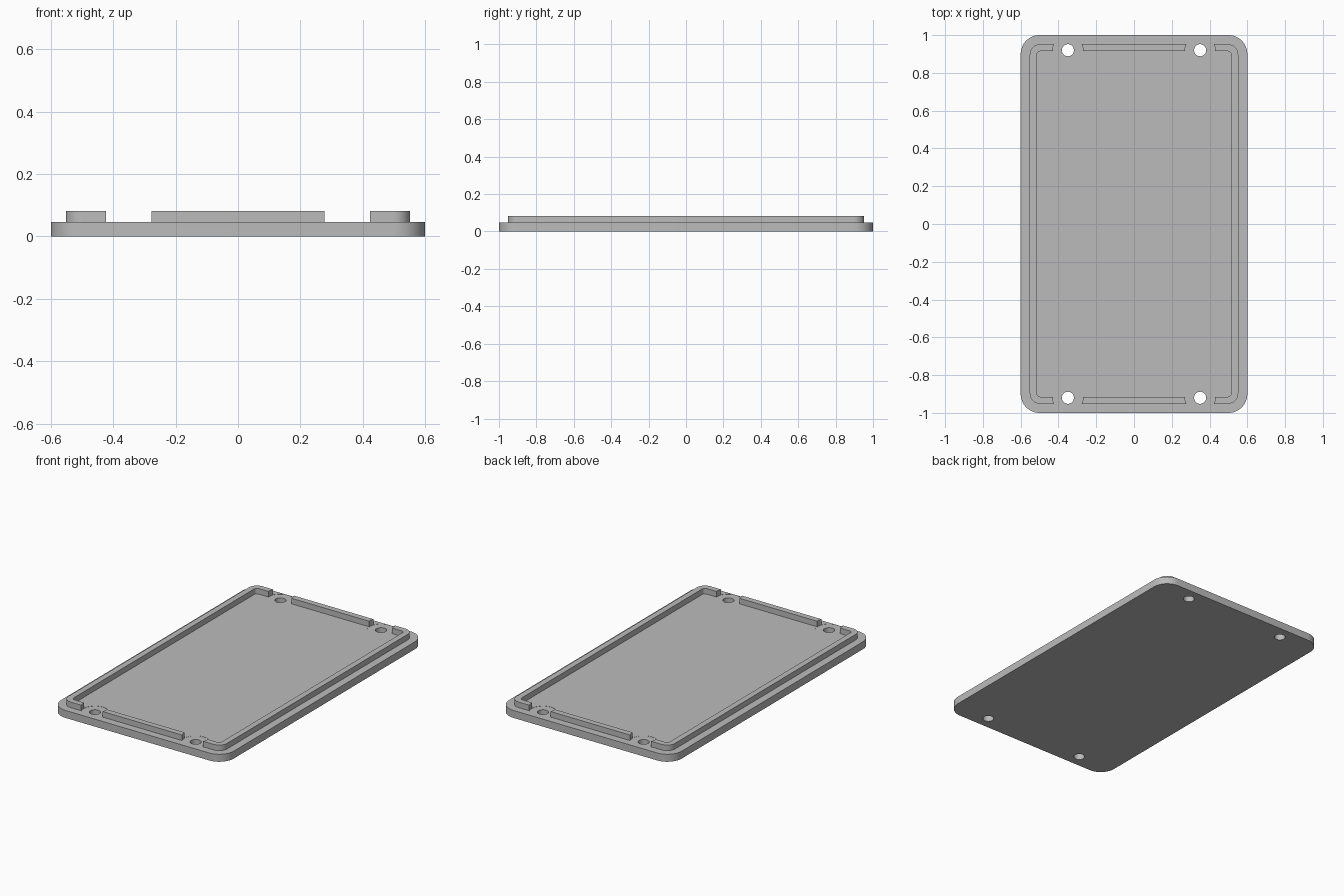
import bpy, bmesh, math

cube = bpy.data.objects.get("Cube")
if cube:
    bpy.data.objects.remove(cube, do_unlink=True)

PLATE_TOP, LIP_TOP = 0.047, 0.082
HOLE_X, HOLE_Y = 0.35, 0.92

grey = bpy.data.materials.new("plain grey")
grey.use_nodes = True
colour = (0.5, 0.5, 0.5, 1)
grey.diffuse_color = colour
grey.node_tree.nodes["Principled BSDF"].inputs["Base Color"].default_value = colour


def prism(name, points, z0, z1):
    """Extrude a closed outline from z0 to z1."""
    bm = bmesh.new()
    face = bm.faces.new([bm.verts.new((x, y, z0)) for x, y in points])
    up = bmesh.ops.extrude_face_region(bm, geom=[face])["geom"]
    verts = [v for v in up if isinstance(v, bmesh.types.BMVert)]
    bmesh.ops.translate(bm, verts=verts, vec=(0, 0, z1 - z0))
    bmesh.ops.recalc_face_normals(bm, faces=bm.faces)
    mesh = bpy.data.meshes.new(name)
    bm.to_mesh(mesh)
    bm.free()
    mesh.materials.append(grey)
    obj = bpy.data.objects.new(name, mesh)
    bpy.context.collection.objects.link(obj)
    return obj


def arc(cx, cy, r, start, sweep, steps):
    return [(cx + r * math.cos(start + sweep * i / steps),
             cy + r * math.sin(start + sweep * i / steps)) for i in range(steps + 1)]


def rounded(hx, hy, r):
    points = []
    for i, (sx, sy) in enumerate([(1, 1), (-1, 1), (-1, -1), (1, -1)]):
        points += arc(sx * (hx - r), sy * (hy - r), r, i * math.pi / 2, math.pi / 2, 12)
    return points


def combine(target, tool, operation):
    """Apply a boolean and remove the tool object."""
    mod = target.modifiers.new("combine", "BOOLEAN")
    mod.operation, mod.object, mod.solver = operation, tool, "EXACT"
    bpy.context.view_layer.objects.active = target
    bpy.ops.object.modifier_apply(modifier=mod.name)
    bpy.data.objects.remove(tool, do_unlink=True)


# Raised locating lip, a rounded rectangular ring
lip = prism("lip", rounded(0.552, 0.952, 0.055), 0.03, LIP_TOP)
combine(lip, prism("lip_opening", rounded(0.515, 0.915, 0.02), 0, 0.2), "DIFFERENCE")

# Base plate joined with the lip
cover = prism("cover_plate", rounded(0.6, 1.0, 0.1), 0, PLATE_TOP)
combine(cover, lip, "UNION")

# Screw holes and the round clearances that interrupt the lip
for sx in (-1, 1):
    for sy in (-1, 1):
        for name, r, z0 in (("clearance", 0.08, PLATE_TOP - 0.001), ("hole", 0.032, -0.1)):
            circle = arc(sx * HOLE_X, sy * HOLE_Y, r, 0, math.tau, 40)[:-1]
            combine(cover, prism(name, circle, z0, 0.2), "DIFFERENCE")

# Smooth the round walls, keep the edges sharp
bpy.ops.object.select_all(action="DESELECT")
cover.select_set(True)
bpy.context.view_layer.objects.active = cover
bpy.ops.object.shade_smooth_by_angle(angle=math.radians(30))
